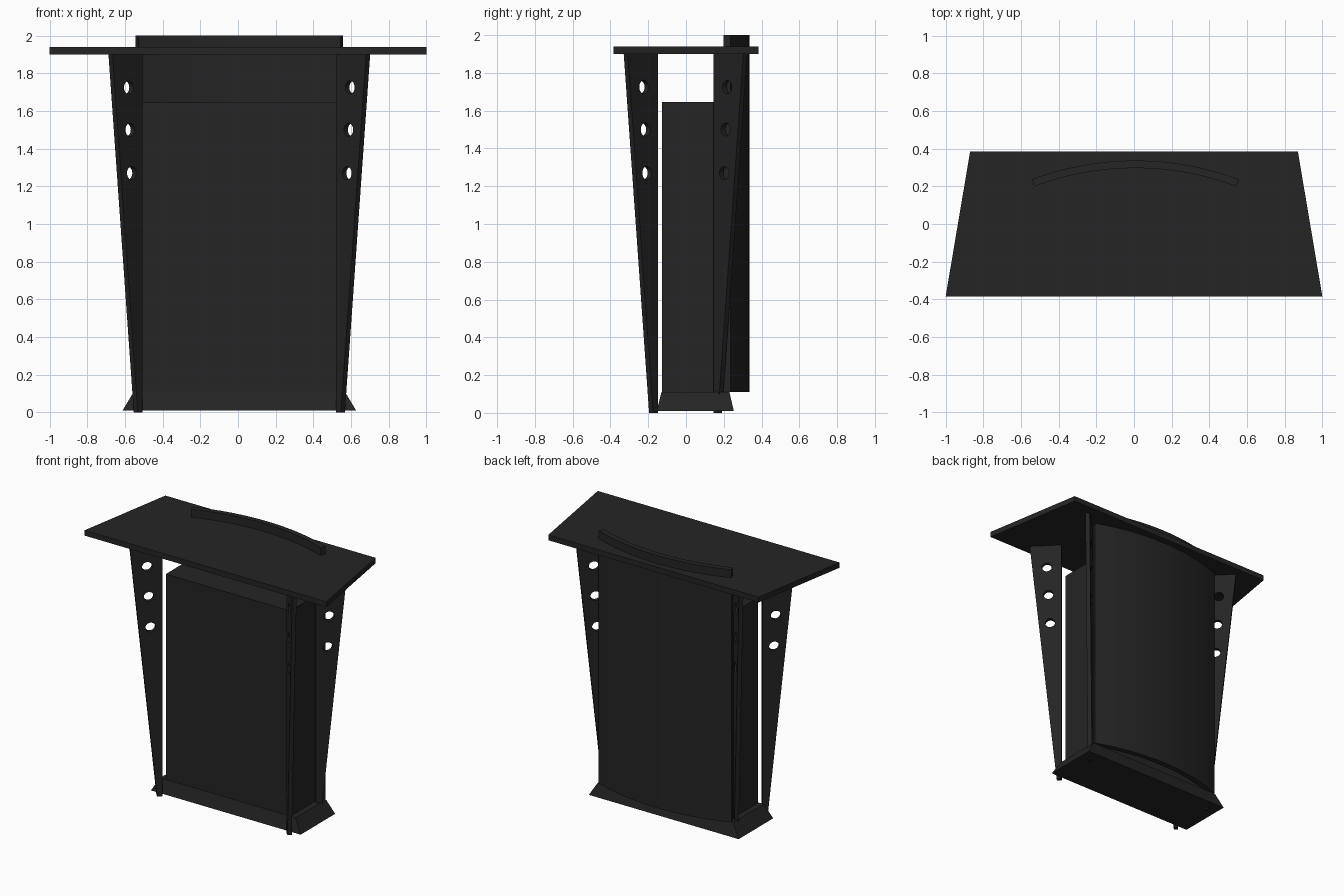
import bpy, bmesh, math
from mathutils import Matrix, Vector

cube = bpy.data.objects.get("Cube")
if cube:
    bpy.data.objects.remove(cube, do_unlink=True)

# Single near-black finish
black = bpy.data.materials.new("matte_black")
black.use_nodes = True
COLOUR = (0.018, 0.018, 0.018, 1)
black.diffuse_color = COLOUR
bsdf = next(n for n in black.node_tree.nodes if n.type == 'BSDF_PRINCIPLED')
bsdf.inputs["Base Color"].default_value = COLOUR


def circle(cx, cy, r, n=24):
    return [(cx + r * math.cos(2 * math.pi * i / n),
             cy + r * math.sin(2 * math.pi * i / n)) for i in range(n)]


def slab(name, outlines, thickness, matrix):
    """Flat outline (further outlines are holes) thickened about its own plane."""
    curve = bpy.data.curves.new(name, 'CURVE')
    curve.dimensions = '2D'
    curve.fill_mode = 'BOTH'
    curve.extrude = thickness / 2
    for pts in outlines:
        spline = curve.splines.new('POLY')
        spline.points.add(len(pts) - 1)
        for p, (x, y) in zip(spline.points, pts):
            p.co = (x, y, 0, 1)
        spline.use_cyclic_u = True
    curve.materials.append(black)
    obj = bpy.data.objects.new(name, curve)
    bpy.context.collection.objects.link(obj)
    obj.matrix_world = matrix
    bpy.ops.object.select_all(action='DESELECT')
    obj.select_set(True)
    bpy.context.view_layer.objects.active = obj
    bpy.ops.object.convert(target='MESH')
    obj = bpy.context.object
    bm = bmesh.new()
    bm.from_mesh(obj.data)
    bmesh.ops.remove_doubles(bm, verts=bm.verts, dist=0.0001)
    bmesh.ops.recalc_face_normals(bm, faces=bm.faces)
    bm.to_mesh(obj.data)
    bm.free()
    bpy.ops.object.shade_smooth_by_angle(angle=math.radians(30))
    return obj


def block(name, low, high, top_inset=(0, 0, 0)):
    """Box whose top can be narrowed: inset at the sides, front and back."""
    side, front, back = top_inset
    bm = bmesh.new()
    bmesh.ops.create_cube(bm, size=1)
    for v in bm.verts:
        up = v.co.z > 0
        right, rear = v.co.x > 0, v.co.y > 0
        v.co = [h if c > 0 else l for c, l, h in zip(v.co, low, high)]
        if up:
            v.co.x += -side if right else side
            v.co.y += -back if rear else front
    mesh = bpy.data.meshes.new(name)
    bm.to_mesh(mesh)
    bm.free()
    mesh.materials.append(black)
    obj = bpy.data.objects.new(name, mesh)
    bpy.context.collection.objects.link(obj)
    return obj


MID = 0.007  # the body sits slightly off centre under the top

# Tabletop
slab("tabletop", [[(-1, -0.385), (1, -0.385), (0.87, 0.385), (-0.87, 0.385)]],
     0.04, Matrix.Translation((0, 0, 1.92)))

# Flared plinth and cabinet
block("plinth", (MID - 0.62, -0.155, 0.01), (MID + 0.62, 0.253, 0.11), (0.06, 0.025, 0.023))
block("cabinet", (MID - 0.516, -0.127, 0.11), (MID + 0.516, 0.2, 1.645))

# Bowed back panel, rising through the tabletop as a lip
RADIUS, SPREAD, STEPS = 1.56, math.asin(0.55 / 1.56), 16
angles = [SPREAD * (2 * i / STEPS - 1) for i in range(STEPS + 1)]
outer = [(RADIUS * math.sin(a), RADIUS * math.cos(a)) for a in angles]
inner = [(x * (1 - 0.04 / RADIUS), y * (1 - 0.04 / RADIUS)) for x, y in reversed(outer)]
slab("curved_back_panel", [outer + inner], 1.89,
     Matrix.Translation((MID, 0.337 - RADIUS, 1.055)))

# Four diagonal tapered fins with three holes each
FOOT, HEAD, HEIGHT = 0.035, 0.225, 1.9
profile = [(0, 0), (FOOT, 0), (HEAD, HEIGHT), (0, HEIGHT)]
holes = [circle((FOOT + (HEAD - FOOT) * z / HEIGHT) / 2, z, 0.035)
         for z in (1.725, 1.5, 1.27)]
for end, sy, y in (("front", -1, -0.16), ("back", 1, 0.155)):
    for side, sx in (("left", 1), ("right", -1)):
        out = Vector((sx, sy, 0)).normalized()
        up = Vector((0, 0, 1))
        matrix = Matrix((out, up, out.cross(up))).transposed().to_4x4()
        matrix.translation = (MID + sx * 0.525, y, 0)
        slab(f"{end}_{side}_fin", [profile] + holes, 0.03, matrix)
